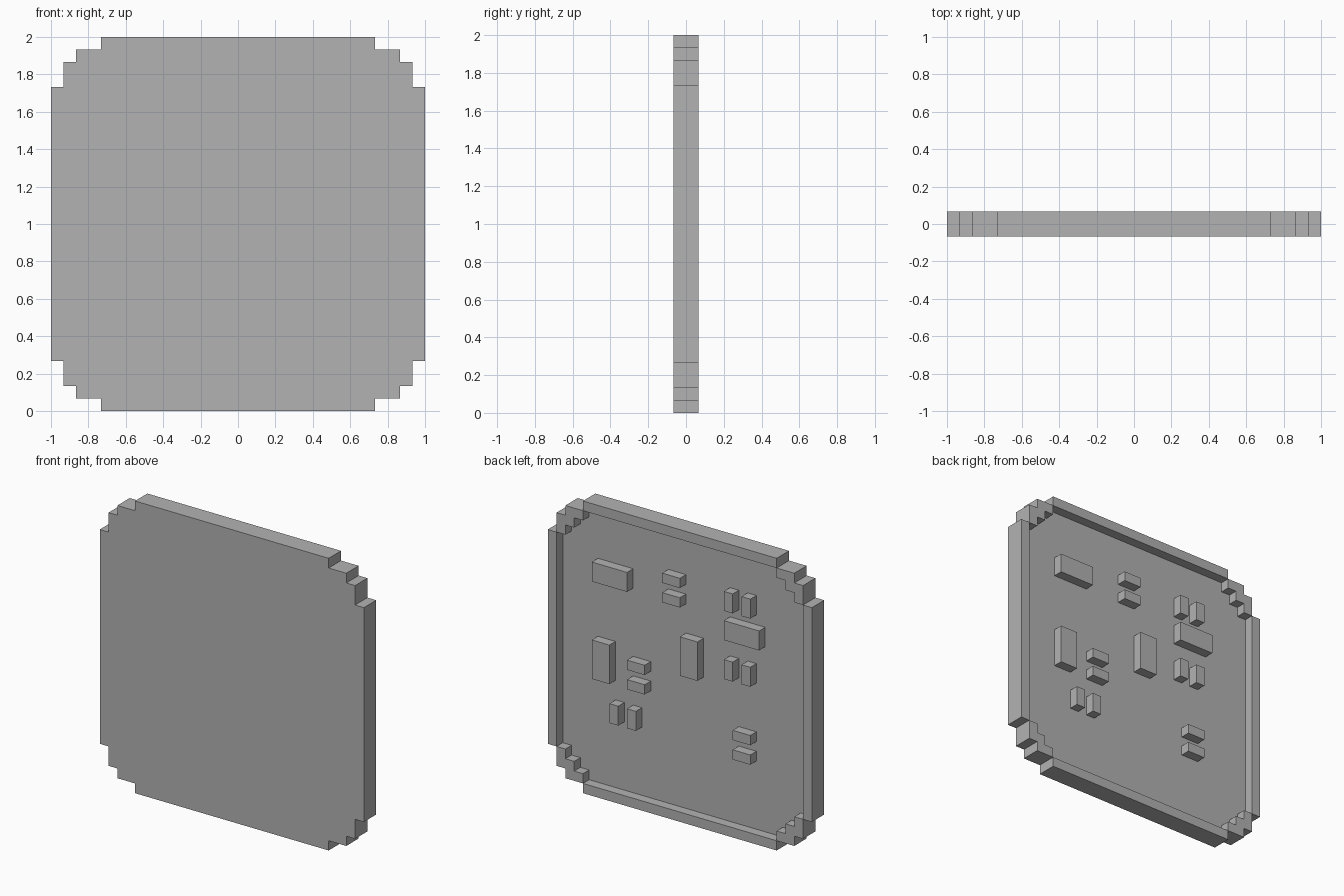
import bpy, bmesh

if "Cube" in bpy.data.objects:
    bpy.data.objects.remove(bpy.data.objects["Cube"])

U = 2 / 30  # one grid step

grey = bpy.data.materials.new("grey")
grey.diffuse_color = (0.448, 0.448, 0.448, 1)
grey.use_nodes = True
grey.node_tree.nodes["Principled BSDF"].inputs["Base Color"].default_value = grey.diffuse_color


def finish(name, bm):
    bmesh.ops.remove_doubles(bm, verts=bm.verts, dist=1e-4)
    mesh = bpy.data.meshes.new(name)
    bm.to_mesh(mesh)
    bm.free()
    mesh.materials.append(grey)
    bpy.context.collection.objects.link(bpy.data.objects.new(name, mesh))


def add_face(bm, pts):
    """Face from (x, y, z) grid points, z measured from the middle."""
    bm.faces.new([bm.verts.new((x * U, y * U, z * U + 1)) for x, y, z in pts])


def flat(bm, outline, y, back):
    """Flat face from an anticlockwise (x, z) outline."""
    pts = [(x, y, z) for x, z in outline]
    add_face(bm, pts[::-1] if back else pts)


def walls(bm, outline, y0, y1, outward=True):
    for (ax, az), (bx, bz) in zip(outline, outline[1:] + outline[:1]):
        q = [(bx, y0, bz), (ax, y0, az), (ax, y1, az), (bx, y1, bz)]
        add_face(bm, q if outward else q[::-1])


def mirrored(q):
    """Full outline from its upper right quarter."""
    r = q[::-1]
    return (q + [(-x, z) for x, z in r] + [(-x, -z) for x, z in q]
            + [(x, -z) for x, z in r])


def rect(x0, x1, z0, z1):
    return [(x0, z0), (x1, z0), (x1, z1), (x0, z1)]


# Tray: stepped-corner panel with a raised rim on its back
outer = [(15, 11), (14, 11), (14, 13), (13, 13), (13, 14), (11, 14), (11, 15)]
inner = [(14, 11), (13, 11), (13, 12), (12, 12), (12, 13), (11, 13), (11, 14)]
bm = bmesh.new()
flat(bm, mirrored(outer), -1, False)
walls(bm, mirrored(outer), -1, 1)
flat(bm, mirrored(inner), 0, True)
walls(bm, mirrored(inner), 0, 1, outward=False)
# Rim caps: four straight bars and four stepped corners
for bar in (rect(-11, 11, 14, 15), rect(-11, 11, -15, -14),
            rect(14, 15, -11, 11), rect(-15, -14, -11, 11)):
    flat(bm, bar, 1, True)
corner = outer[1:6] + inner[1:6][::-1]
for sx in (1, -1):
    for sz in (1, -1):
        c = [(x * sx, z * sz) for x, z in corner]
        flat(bm, c if sx * sz > 0 else c[::-1], 1, True)
finish("panel_with_rim", bm)

# Raised blocks on the back: left x, bottom z of each, grouped by size
groups = {
    "wide_block": (4, 2, [(6, 7), (-9, 5)]),
    "tall_block": (2, 4, [(-2, 0), (8, -3)]),
    "small_flat_block": (2, 1, [(0, 9), (0, 7), (4, -1), (4, -3),
                                (-8, -5), (-8, -7)]),
    "small_upright_block": (1, 2, [(-6, 8), (-8, 8), (-6, 1), (-8, 1),
                                   (7, -7), (5, -7)]),
}
for name, (w, h, spots) in groups.items():
    for i, (x, z) in enumerate(spots, 1):
        bm = bmesh.new()
        shape = rect(x, x + w, z, z + h)
        walls(bm, shape, 0, 1)
        flat(bm, shape, 1, True)
        finish(f"{name}_{i}", bm)
